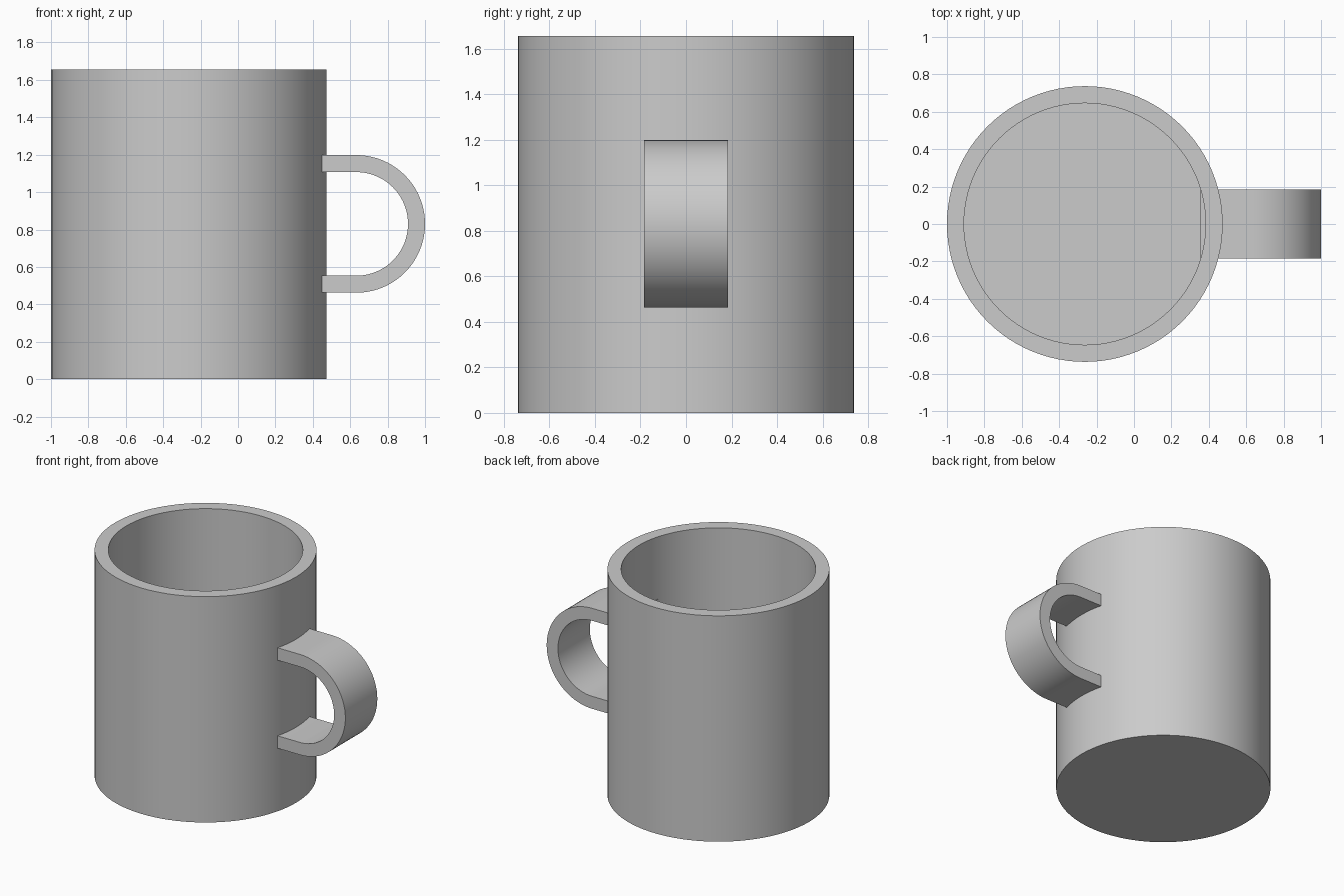
import bpy, bmesh, math
from mathutils import Vector

if "Cube" in bpy.data.objects:
    bpy.data.objects.remove(bpy.data.objects["Cube"])

HEIGHT, RADIUS, WALL = 1.655, 0.737, 0.091
AXIS_X = RADIUS - 1
HANDLE_WIDTH, HANDLE_START = 0.37, 0.355
BEND_RADIUS, BEND_Z = 0.368, 0.83

grey = bpy.data.materials.new("grey")
grey.use_nodes = True
colour = (0.6, 0.6, 0.6, 1)
grey.diffuse_color = colour
grey.node_tree.nodes["Principled BSDF"].inputs["Base Color"].default_value = colour


def finish(name, bm):
    """Turn a bmesh into a shaded, coloured object."""
    bmesh.ops.remove_doubles(bm, verts=bm.verts, dist=0.0001)
    bmesh.ops.recalc_face_normals(bm, faces=bm.faces)
    mesh = bpy.data.meshes.new(name)
    bm.to_mesh(mesh)
    bm.free()
    mesh.materials.append(grey)
    obj = bpy.data.objects.new(name, mesh)
    bpy.context.collection.objects.link(obj)
    bpy.ops.object.select_all(action='DESELECT')
    obj.select_set(True)
    bpy.context.view_layer.objects.active = obj
    bpy.ops.object.shade_smooth_by_angle(angle=math.radians(30))
    return obj


# Mug body: wall and floor turned from one profile
bm = bmesh.new()
inner = RADIUS - WALL
profile = [(0, 0), (RADIUS, 0), (RADIUS, HEIGHT), (inner, HEIGHT), (inner, WALL), (0, WALL)]
verts = [bm.verts.new((r, 0, z)) for r, z in profile]
edges = [bm.edges.new(pair) for pair in zip(verts, verts[1:])]
bmesh.ops.spin(bm, geom=verts + edges, cent=(0, 0, 0), axis=(0, 0, 1),
               angle=math.tau, steps=96, use_merge=True)
body = finish("mug_body", bm)
body.location.x = AXIS_X

# Handle: flat strap with straight ends and a half-round bend
bm = bmesh.new()
bend_x = 1 - BEND_RADIUS
STEPS = 40


def strap_edge(radius):
    """Side outline of the strap at one radius, from top to bottom."""
    arc = [math.pi * (0.5 - i / STEPS) for i in range(STEPS + 1)]
    points = [(bend_x + radius * math.cos(a), BEND_Z + radius * math.sin(a)) for a in arc]
    return [(HANDLE_START, BEND_Z + radius)] + points + [(HANDLE_START, BEND_Z - radius)]


outer_line = strap_edge(BEND_RADIUS)
inner_line = strap_edge(BEND_RADIUS - WALL)
for i in range(len(outer_line) - 1):
    quad = (outer_line[i], outer_line[i + 1], inner_line[i + 1], inner_line[i])
    bm.faces.new([bm.verts.new((x, -HANDLE_WIDTH / 2, z)) for x, z in quad])
bmesh.ops.remove_doubles(bm, verts=bm.verts, dist=0.0001)
side = bmesh.ops.extrude_face_region(bm, geom=bm.faces[:], use_keep_orig=True)
moved = [v for v in side["geom"] if isinstance(v, bmesh.types.BMVert)]
bmesh.ops.translate(bm, verts=moved, vec=Vector((0, HANDLE_WIDTH, 0)))
finish("handle", bm)
